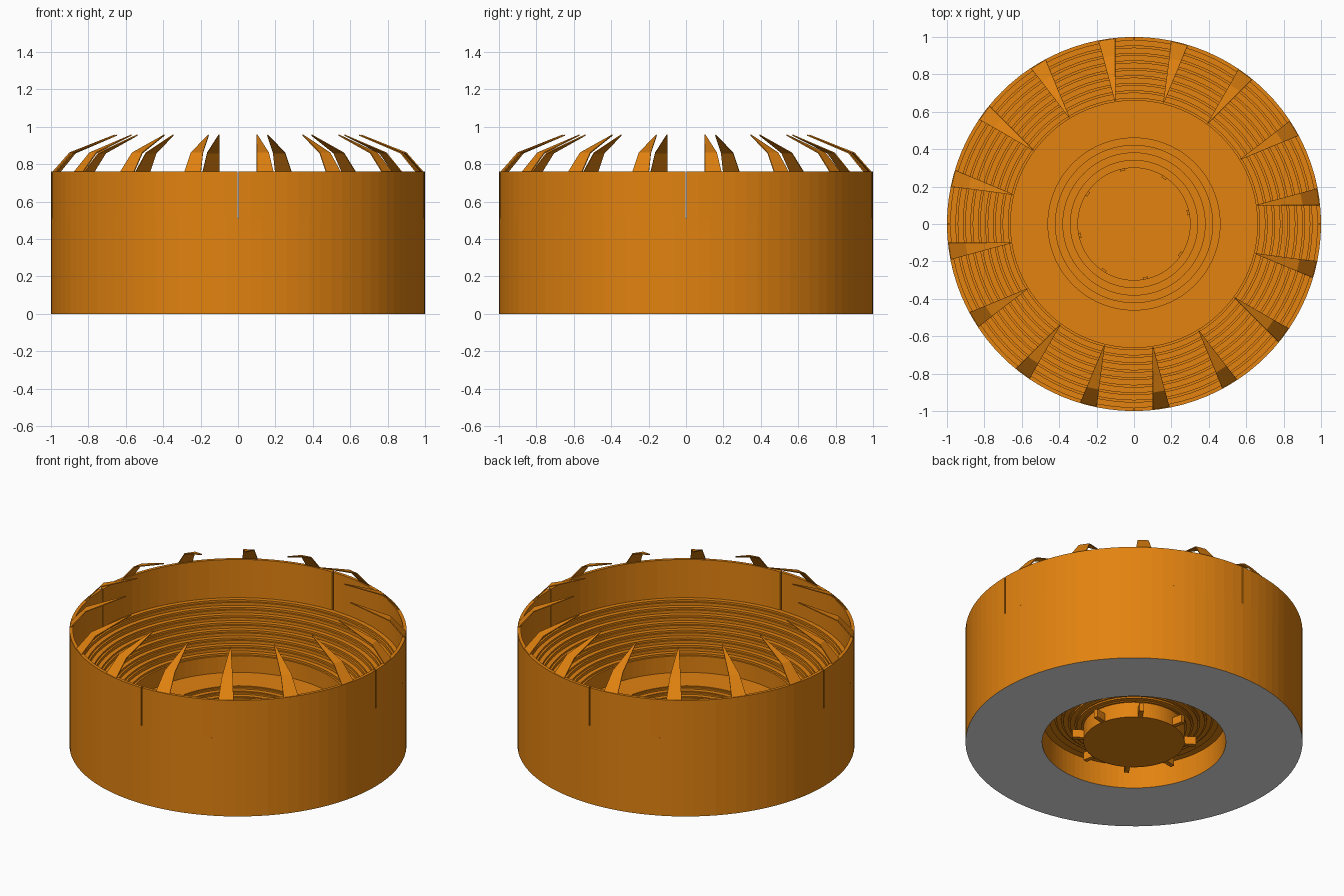
import bpy, bmesh, math
from mathutils import Matrix

if "Cube" in bpy.data.objects:
    bpy.data.objects.remove(bpy.data.objects["Cube"])

def material(name, rgb):
    m = bpy.data.materials.new(name)
    m.diffuse_color = (*rgb, 1)
    m.use_nodes = True
    m.node_tree.nodes["Principled BSDF"].inputs["Base Color"].default_value = m.diffuse_color
    return m

ORANGE = material("warm_orange", (0.76, 0.225, 0.005))
GREY = material("light_grey", (0.78, 0.78, 0.78))

def finish(name, bm, mat):
    bmesh.ops.remove_doubles(bm, verts=bm.verts, dist=1e-5)
    bmesh.ops.recalc_face_normals(bm, faces=bm.faces)
    me = bpy.data.meshes.new(name)
    bm.to_mesh(me)
    bm.free()
    me.materials.append(mat)
    ob = bpy.data.objects.new(name, me)
    bpy.context.collection.objects.link(ob)
    return ob

def revolve(name, profile, mat=ORANGE, closed=True, start=0, sweep=math.tau, segs=96):
    """Turn an (r, z) profile about the z axis; partial sweeps get end caps."""
    bm = bmesh.new()
    full = sweep >= math.tau - 1e-6
    rings = []
    for i in range(segs if full else segs + 1):
        a = start + sweep * i / segs
        rings.append([bm.verts.new((r * math.cos(a), r * math.sin(a), z)) for r, z in profile])
    n = len(profile)
    for i in range(segs):
        p, q = rings[i], rings[(i + 1) % len(rings)]
        for j in range(n if closed else n - 1):
            k = (j + 1) % n
            bm.faces.new((p[j], q[j], q[k], p[k]))
    if closed and not full:
        bm.faces.new(rings[0])
        bm.faces.new(rings[-1])
    return finish(name, bm, mat)

def terrace(r0, z0, r1, z1, rows):
    """Stepped profile rising outward, each row a low seat step and a tread."""
    run, rise = (r1 - r0) / rows, (z1 - z0) / rows
    pts = [(r0, z0)]
    for i in range(rows):
        r, z = r0 + i * run, z0 + i * rise
        pts += [(r, z + rise * 0.6), (r + run * 0.3, z + rise * 0.6),
                (r + run * 0.3, z + rise), (r + run, z + rise)]
    return pts

# Seating bowl: floor wall, inner rows, walkway, outer rows
inner = terrace(0.30, 0.09, 0.50, 0.17, 5)
outer = terrace(0.66, 0.26, 0.98, 0.51, 8)
revolve("seating_bowl", [(0.30, 0.0)] + inner + [(0.66, 0.17)] + outer + [(1.0, 0.51)], closed=False)

# Outer drum, hole wall and underside of the walkway
revolve("outer_wall", [(1.0, 0.0), (1.0, 0.51)], closed=False)
revolve("hole_wall", [(0.545, 0.0), (0.545, 0.155), (0.50, 0.155)], closed=False)
revolve("base_plate", [(0.545, 0.0), (1.0, 0.0)], mat=GREY, closed=False)

# Upper wall in four quarters with a hairline gap between them
gap = 0.004
for i in range(4):
    revolve(f"upper_wall_{i + 1}", [(0.98, 0.51), (1.0, 0.51), (1.0, 0.76), (0.98, 0.76)],
            start=i * math.pi / 2 + gap, sweep=math.pi / 2 - 2 * gap, segs=24)

# Central floor
bm = bmesh.new()
bmesh.ops.create_circle(bm, cap_ends=True, segments=96, radius=0.30,
                        matrix=Matrix.Translation((0, 0, 0.002)))
finish("floor", bm, ORANGE)

# Short ribs around the floor
for i in range(8):
    bm = bmesh.new()
    spin = Matrix.Rotation(math.radians(12 + 45 * i), 4, 'Z')
    bmesh.ops.create_cube(bm, size=1, matrix=spin @ Matrix.Translation((0.33, 0, 0.028))
                          @ Matrix.Diagonal((0.08, 0.028, 0.052, 1)))
    finish(f"floor_rib_{i + 1}", bm, ORANGE)

# Bent, tapering roof fins leaning over the rim
fin = [((-0.19, 0.978, 0.755), (-0.10, 0.992, 0.755)),
       ((-0.165, 0.888, 0.86), (-0.10, 0.90, 0.86)),
       ((-0.104, 0.66, 0.955), (-0.10, 0.66, 0.955))]
for i in range(16):
    bm = bmesh.new()
    rows = [[bm.verts.new(p) for p in pair] for pair in fin]
    for a, b in zip(rows, rows[1:]):
        bm.faces.new((a[0], a[1], b[1], b[0]))
    bm.transform(Matrix.Rotation(math.tau * i / 16, 4, 'Z'))
    ob = finish(f"roof_fin_{i + 1}", bm, ORANGE)
    mod = ob.modifiers.new("thickness", 'SOLIDIFY')
    mod.thickness = 0.006
    mod.offset = 0
